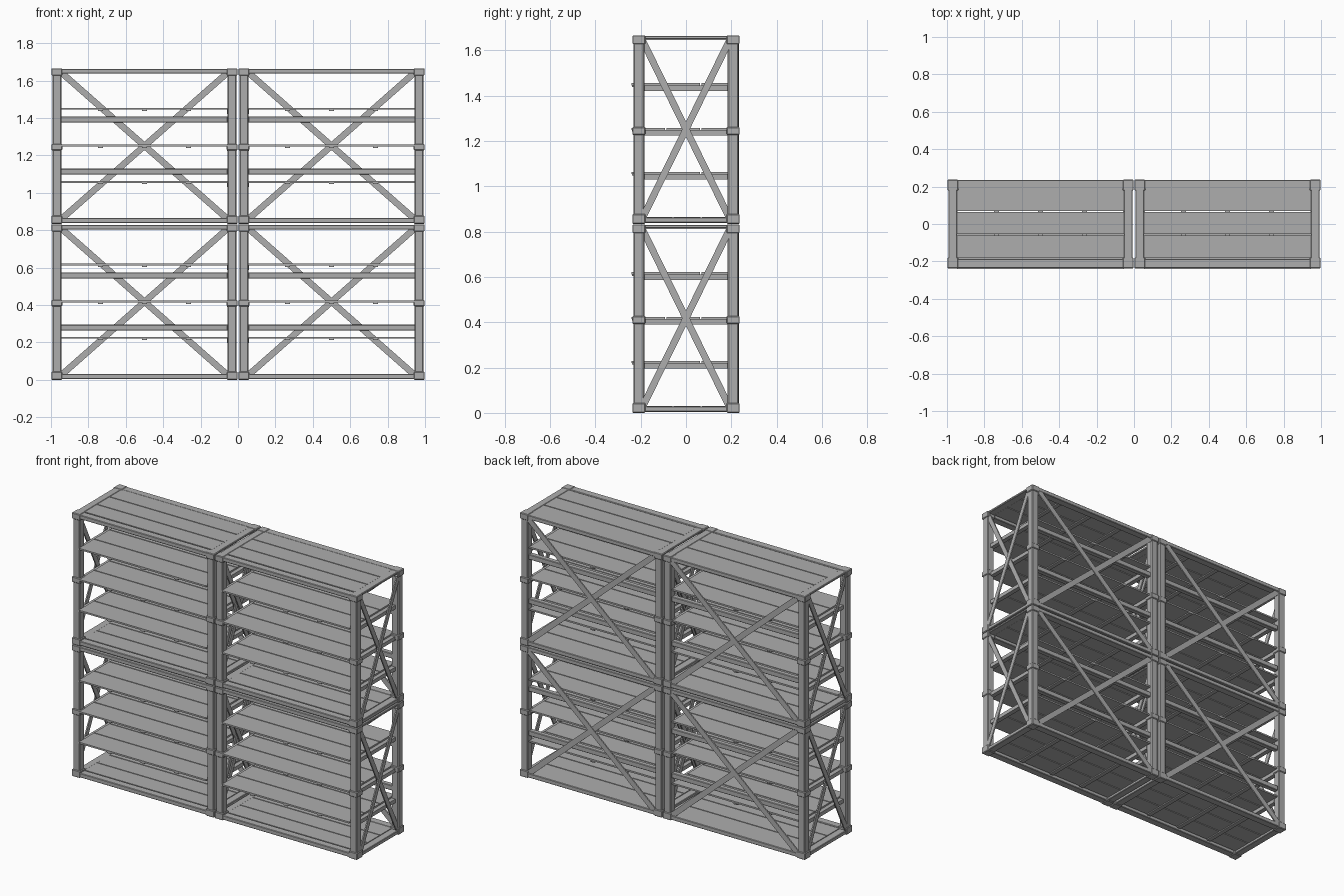
import bpy, bmesh, math
from mathutils import Matrix, Vector

if "Cube" in bpy.data.objects:
    bpy.data.objects.remove(bpy.data.objects["Cube"])

steel = bpy.data.materials.new("grey_steel")
steel.diffuse_color = (0.42, 0.42, 0.42, 1)
steel.use_nodes = True
steel.node_tree.nodes["Principled BSDF"].inputs["Base Color"].default_value = steel.diffuse_color

PITCH = 0.834             # height of one stacked unit
HALF = 0.4975             # half width of a unit
DEPTH = 0.235             # half depth of the frame
POST = 0.048


def add_box(bm, x0, x1, y0, y1, z0, z1):
    """Axis-aligned box given by its limits."""
    m = Matrix.Translation(((x0 + x1) / 2, (y0 + y1) / 2, (z0 + z1) / 2))
    m = m @ Matrix.Diagonal((x1 - x0, y1 - y0, z1 - z0, 1))
    bmesh.ops.create_cube(bm, size=1, matrix=m)


def add_strap(bm, a, b, normal, width, thick):
    """Flat bar running from a to b, its broad face along normal."""
    a, b, n = Vector(a), Vector(b), Vector(normal)
    d = b - a
    u = d.normalized()
    rot = Matrix((u, n.cross(u), n)).transposed().to_4x4()
    m = Matrix.Translation((a + b) / 2) @ rot
    m = m @ Matrix.Diagonal((d.length, width, thick, 1))
    bmesh.ops.create_cube(bm, size=1, matrix=m)


def finish(bm, name, bevel=0):
    mesh = bpy.data.meshes.new(name)
    bm.to_mesh(mesh)
    bm.free()
    mesh.materials.append(steel)
    ob = bpy.data.objects.new(name, mesh)
    bpy.context.collection.objects.link(ob)
    if bevel:
        mod = ob.modifiers.new("bevel", "BEVEL")
        mod.width = bevel
        mod.segments = 1
    return ob


def build_unit(cx, z):
    xin = HALF - 0.052    # inner face of the posts
    yin = DEPTH - POST
    # upright posts and their corner and middle sleeves
    posts, sleeves = bmesh.new(), bmesh.new()
    for sx in (-1, 1):
        for sy in (-1, 1):
            px = cx + sx * (HALF - 0.029)
            py = sy * (DEPTH - POST / 2 - 0.003)
            h = POST / 2
            add_box(posts, px - h, px + h, py - h, py + h, z + 0.003, z + 0.828)
            for z0, z1 in ((0.0, 0.044), (0.393, 0.428), (0.793, 0.832)):
                s = 0.029
                add_box(sleeves, px - s, px + s, py - s, py + s, z + z0, z + z1)
    finish(posts, "corner_posts", 0.005)
    finish(sleeves, "post_sleeves", 0.004)

    # horizontal frame rails at the bottom and top
    rails = bmesh.new()
    for z0, z1 in ((0.005, 0.032), (0.803, 0.829)):
        for sy in (-1, 1):
            y0, y1 = sorted((sy * yin, sy * DEPTH))
            add_box(rails, cx - xin, cx + xin, y0, y1, z + z0, z + z1)
    for z0, z1 in ((0.005, 0.028), (0.816, 0.830)):
        for sx in (-1, 1):
            x0, x1 = sorted((sx * xin, sx * (HALF - 0.005)))
            add_box(rails, cx + x0, cx + x1, -yin, yin, z + z0, z + z1)
    finish(rails, "frame_rails", 0.003)

    # rear stiffening bars
    bars = bmesh.new()
    for zc in (0.279, 0.559):
        add_box(bars, cx - xin, cx + xin, 0.19, 0.222, z + zc - 0.016, z + zc + 0.016)
    finish(bars, "rear_bars", 0.003)

    # crossed straps on the back and both ends
    braces = bmesh.new()
    for s in (-1, 1):
        add_strap(braces, (cx - s * xin, 0.228 + s * 0.002, z + 0.025),
                  (cx + s * xin, 0.228 + s * 0.002, z + 0.81), (0, 1, 0), 0.034, 0.008)
        for side in (-1, 1):
            x = cx + side * (HALF - 0.012 + s * 0.003)
            add_strap(braces, (x, -s * 0.192, z + 0.025), (x, s * 0.192, z + 0.81),
                      (1, 0, 0), 0.03, 0.008)
    finish(braces, "cross_braces")

    # three planks per level, carried by thin cross slats
    planks, slats, supports = bmesh.new(), bmesh.new(), bmesh.new()
    levels = [(0.030, -0.183, 0.193), (0.828, -0.183, 0.193)]
    levels += [(t, -0.243, 0.220) for t in (0.230, 0.424, 0.621)]
    for top, ya, yb in levels:
        w = (yb - ya) / 3
        for i in range(3):
            add_box(planks, cx - xin, cx + xin, ya + i * w + 0.003,
                    ya + (i + 1) * w - 0.003, z + top - 0.010, z + top)
        for ox in (-0.235, 0, 0.235):
            add_box(slats, cx + ox - 0.014, cx + ox + 0.014, ya + 0.004, yb,
                    z + top - 0.017, z + top - 0.010)
        # end supports under the loose shelves
        if ya < -0.2:
            for sx in (-1, 1):
                x0, x1 = sorted((sx * (xin - 0.003), sx * (HALF - 0.026)))
                add_box(supports, cx + x0, cx + x1, -yin, yin,
                        z + top - 0.034, z + top - 0.010)
    finish(planks, "shelf_planks")
    finish(slats, "shelf_slats")
    finish(supports, "shelf_supports")


# two units side by side, stacked two high
for cx in (-0.5, 0.5):
    for level in range(2):
        build_unit(cx, level * PITCH)
